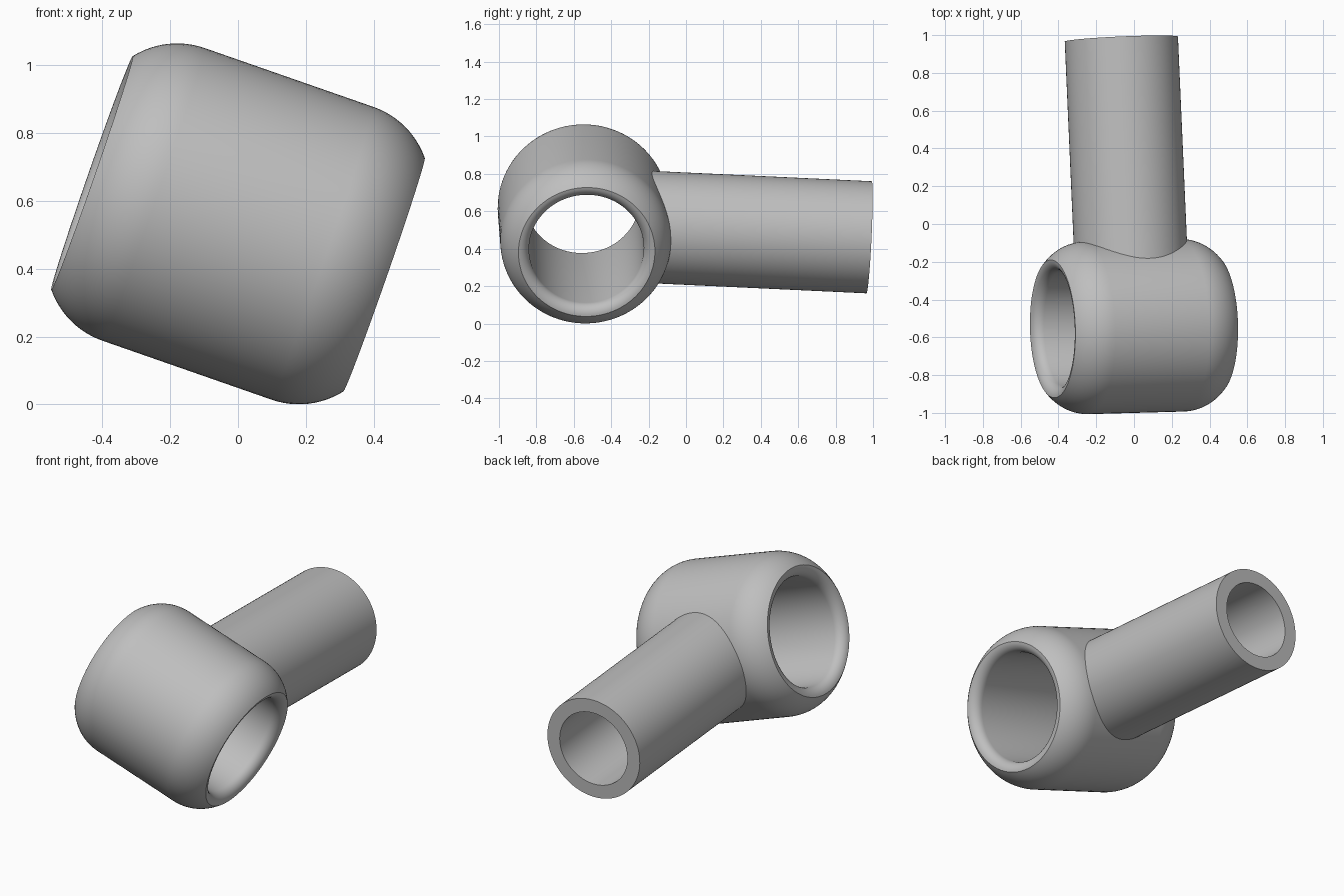
import bpy, bmesh
from math import sin, cos, pi, asin, radians
from mathutils import Matrix, Vector

cube = bpy.data.objects.get("Cube")
if cube:
    bpy.data.objects.remove(cube, do_unlink=True)

# Single grey material
grey = bpy.data.materials.new("plain_grey")
grey.use_nodes = True
colour = (0.52, 0.52, 0.52, 1)
grey.diffuse_color = colour
grey.node_tree.nodes["Principled BSDF"].inputs["Base Color"].default_value = colour

# Shared frame: ring axis and stem axis are perpendicular
centre = Vector((0, -0.543, 0.5325))
stem_axis = Vector((-0.044, 1, -0.047)).normalized()
ring_axis = Vector((0.944, 0.024, -0.329))
ring_axis = (ring_axis - stem_axis * ring_axis.dot(stem_axis)).normalized()


def lathe(name, profile, axis, side, segments=96):
    """Revolve a closed loop of (radius, height) points around the axis."""
    bm = bmesh.new()
    rings = []
    for i in range(segments):
        a = 2 * pi * i / segments
        rings.append([bm.verts.new((r * cos(a), r * sin(a), h)) for r, h in profile])
    n = len(profile)
    for i in range(segments):
        p, q = rings[i], rings[(i + 1) % segments]
        for j in range(n):
            k = (j + 1) % n
            bm.faces.new((p[j], q[j], q[k], p[k]))
    bmesh.ops.recalc_face_normals(bm, faces=bm.faces)
    turn = Matrix((side, axis.cross(side), axis)).transposed().to_4x4()
    bm.transform(Matrix.Translation(centre) @ turn)
    mesh = bpy.data.meshes.new(name)
    bm.to_mesh(mesh)
    bm.free()
    mesh.materials.append(grey)
    obj = bpy.data.objects.new(name, mesh)
    bpy.context.collection.objects.link(obj)
    bpy.ops.object.select_all(action="DESELECT")
    obj.select_set(True)
    bpy.context.view_layer.objects.active = obj
    bpy.ops.object.shade_smooth_by_angle(angle=radians(30))
    return obj


# Ring: straight barrel, rounded shoulders, rounded lips into the bore
outer, half, shoulder_start, shoulder = 0.457, 0.456, 0.264, 0.246
bore, lip = 0.307, 0.058
sweep = asin((half - shoulder_start) / shoulder)
upper = []
for i in range(13):
    a = sweep * i / 12
    upper.append((outer - shoulder + shoulder * cos(a), shoulder_start + shoulder * sin(a)))
for i in range(9):
    a = pi / 2 * (1 + i / 8)
    upper.append((bore + lip + lip * cos(a), half - lip + lip * sin(a)))
lower = [(r, -h) for r, h in reversed(upper)]
lathe("ring_housing", upper + lower, ring_axis, stem_axis)

# Stem: hollow tube rooted inside the ring wall
root, tip = 0.32, 1.525
lathe("hollow_stem", [(0.22, root), (0.30, root), (0.30, tip), (0.22, tip)],
      stem_axis, ring_axis)
